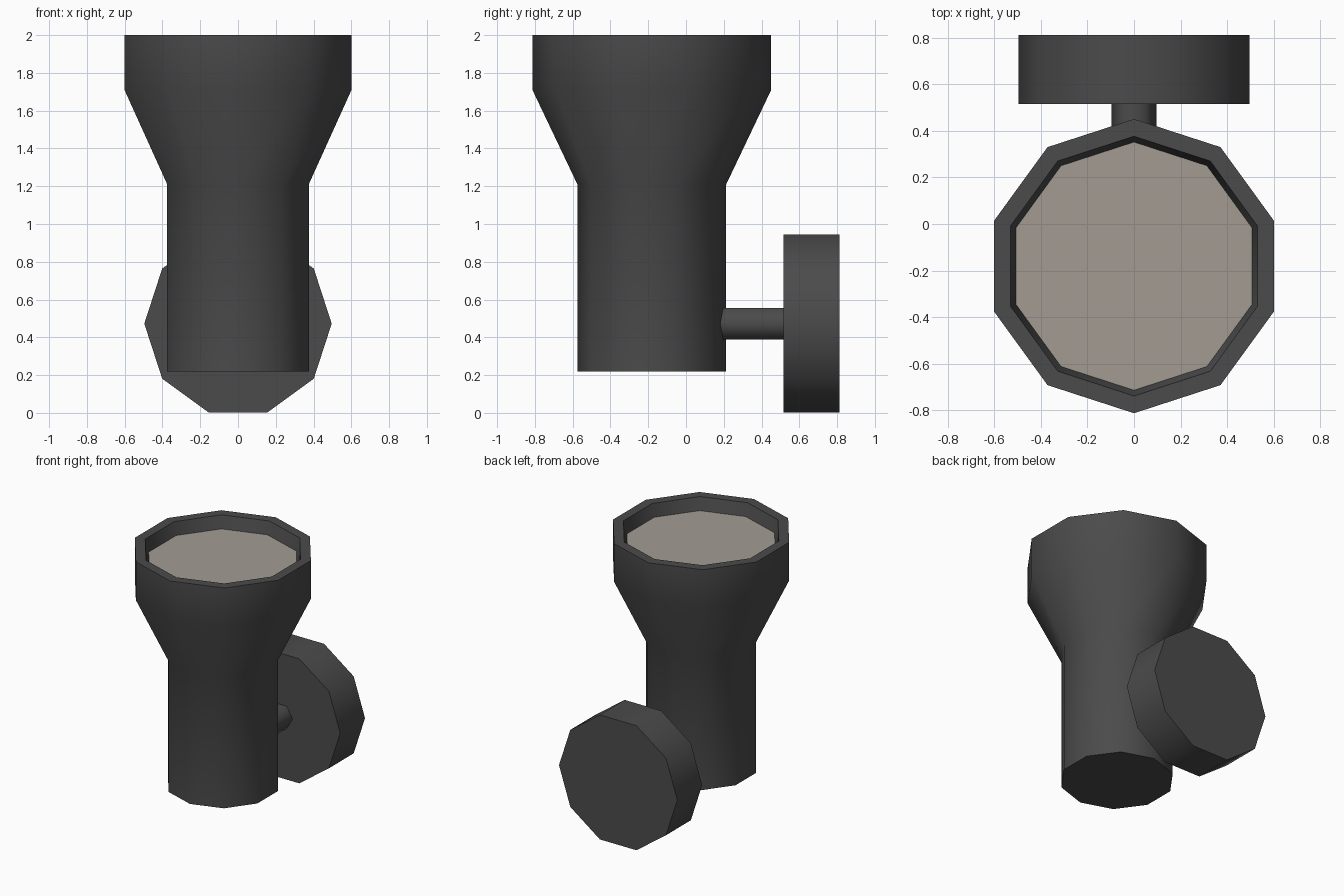
import bpy, bmesh, math
from mathutils import Matrix

if "Cube" in bpy.data.objects:
    bpy.data.objects.remove(bpy.data.objects["Cube"])


def material(name, rgb):
    m = bpy.data.materials.new(name)
    m.diffuse_color = (*rgb, 1)
    m.use_nodes = True
    m.node_tree.nodes["Principled BSDF"].inputs["Base Color"].default_value = m.diffuse_color
    return m


dark = material("dark grey", (0.07, 0.07, 0.07))
glass = material("warm grey lens", (0.36, 0.33, 0.29))


def lathe(name, profile, sides, start, mat, place, cap_end=True):
    """Stack of polygon rings (radius, height), placed by a matrix."""
    bm = bmesh.new()
    rings = []
    for r, h in profile:
        angles = [start + 2 * math.pi * k / sides for k in range(sides)]
        rings.append([bm.verts.new((r * math.cos(a), r * math.sin(a), h)) for a in angles])
    for a, b in zip(rings, rings[1:]):
        for k in range(sides):
            n = (k + 1) % sides
            bm.faces.new((a[k], a[n], b[n], b[k]))
    if len(rings) > 1:
        bm.faces.new(rings[0][::-1])
    if cap_end:
        bm.faces.new(rings[-1])
    bm.transform(place)
    me = bpy.data.meshes.new(name)
    bm.to_mesh(me)
    bm.free()
    me.materials.append(mat)
    ob = bpy.data.objects.new(name, me)
    bpy.context.collection.objects.link(ob)
    bpy.ops.object.select_all(action='DESELECT')
    ob.select_set(True)
    bpy.context.view_layer.objects.active = ob
    bpy.ops.object.shade_smooth_by_angle(angle=math.radians(65))
    return ob


# Lamp body: tube, flare, head and recessed rim
upright = Matrix.Translation((0, -0.181, 0))
lathe("lamp_body",
      [(0.394, 0.22), (0.394, 1.21), (0.632, 1.71), (0.632, 2.0),
       (0.558, 2.0), (0.533, 1.905)],
      10, math.pi / 2, dark, upright, cap_end=False)

# Lens closing the recess
lathe("lens", [(0.533, 1.905)], 10, math.pi / 2, glass, upright)

# Wall mount: profile axis turned to run along +y
sideways = Matrix.Translation((0, 0, 0.4725)) @ Matrix.Rotation(-math.pi / 2, 4, 'X')
lathe("mount_stem", [(0.097, 0.12), (0.097, 0.53)], 6, 0, dark, sideways)
lathe("wall_plate", [(0.496, 0.515), (0.496, 0.812)], 10, 0, dark, sideways)
